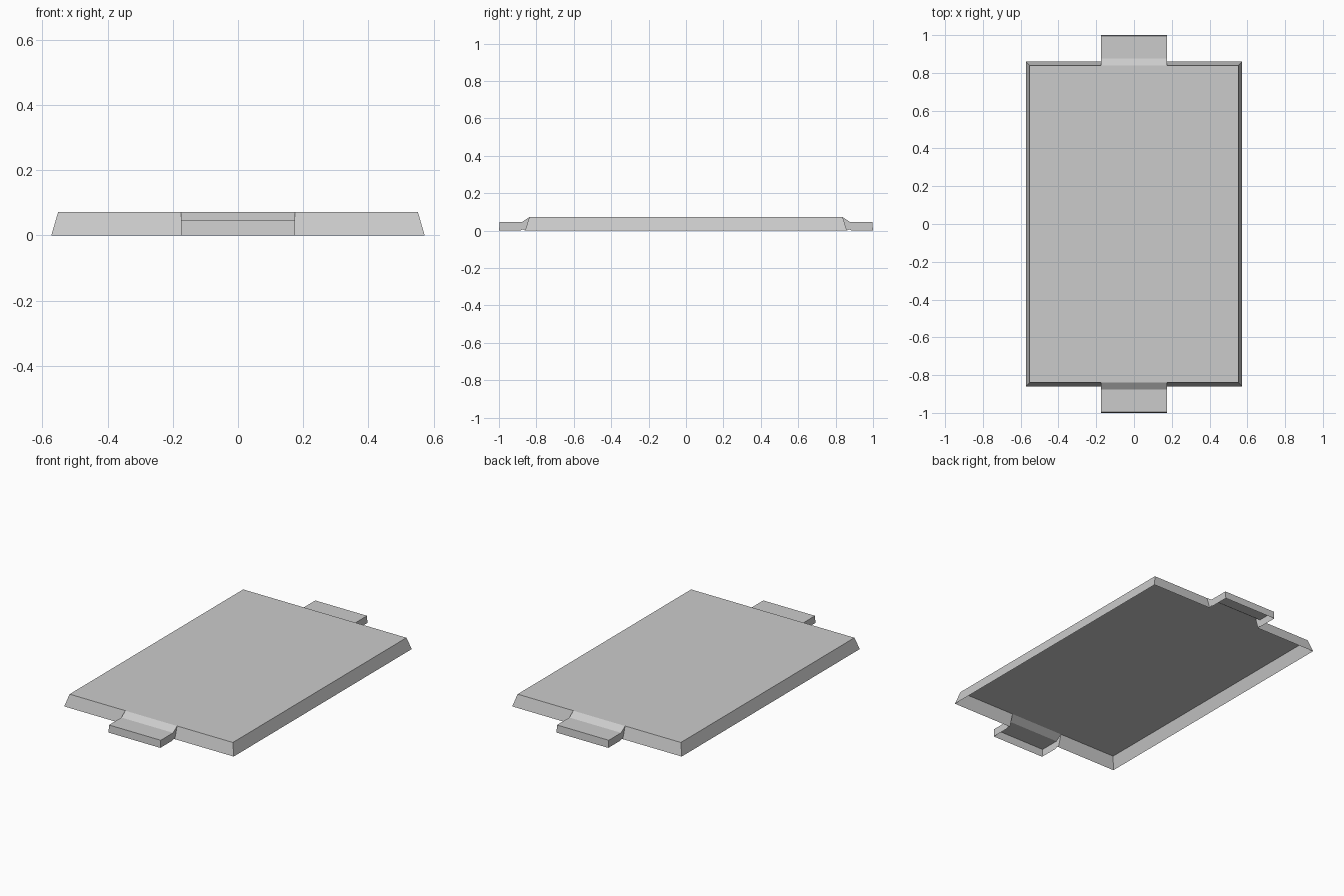
import bpy
import bmesh
from mathutils import Vector

default = bpy.data.objects.get("Cube")
if default:
    bpy.data.objects.remove(default, do_unlink=True)

grey = bpy.data.materials.new("plain_grey")
grey.use_nodes = True
colour = (0.6, 0.6, 0.6, 1)
grey.diffuse_color = colour
grey.node_tree.nodes["Principled BSDF"].inputs["Base Color"].default_value = colour

# Main sizes
TOP_X, TOP_Y, TOP_Z = 0.552, 0.838, 0.072
RIM_X, RIM_Y = 0.573, 0.86
TAB_X, TAB_Y, TAB_Z = 0.175, 1.0, 0.045
BEND_Y = 0.877


def make_shell(name, polygons):
    """Join polygons into one open shell with outward normals."""
    bm = bmesh.new()
    for points in polygons:
        face = bm.faces.new([bm.verts.new(p) for p in points])
        face.normal_update()
        outward = face.calc_center_median() + Vector((0, 0, 0.05))
        if face.normal.dot(outward) < 0:
            face.normal_flip()
    bmesh.ops.remove_doubles(bm, verts=bm.verts, dist=0.0001)
    mesh = bpy.data.meshes.new(name)
    bm.to_mesh(mesh)
    bm.free()
    mesh.materials.append(grey)
    obj = bpy.data.objects.new(name, mesh)
    bpy.context.collection.objects.link(obj)


def strip(profile, x0, x1):
    """Sweep a (y, z) profile between two x positions."""
    return [[(x0, *a), (x1, *a), (x1, *b), (x0, *b)]
            for a, b in zip(profile, profile[1:])]


# Shallow cover: flat top, sloping walls, open underside
cover = [[(-TOP_X, -TOP_Y, TOP_Z), (TOP_X, -TOP_Y, TOP_Z),
          (TOP_X, TOP_Y, TOP_Z), (-TOP_X, TOP_Y, TOP_Z)]]
for s in (-1, 1):
    # Long wall
    cover.append([(s * TOP_X, -TOP_Y, TOP_Z), (s * TOP_X, TOP_Y, TOP_Z),
                  (s * RIM_X, RIM_Y, 0), (s * RIM_X, -RIM_Y, 0)])
    # End walls, leaving the tab opening clear
    for e in (-1, 1):
        cover.append([(s * TAB_X, e * TOP_Y, TOP_Z), (s * TOP_X, e * TOP_Y, TOP_Z),
                      (s * RIM_X, e * RIM_Y, 0), (s * TAB_X, e * RIM_Y, 0)])
make_shell("cover", cover)

# Hollow end tabs: ramp, flat shelf, lip and two cheeks
for name, e in (("front_tab", -1), ("back_tab", 1)):
    profile = [(e * TOP_Y, TOP_Z), (e * BEND_Y, TAB_Z),
               (e * (TAB_Y - 0.004), TAB_Z), (e * TAB_Y, 0)]
    cheek = profile + [(e * 0.885, 0), (e * 0.873, 0.006), (e * RIM_Y, 0)]
    tab = strip(profile, -TAB_X, TAB_X)
    tab += [[(s * TAB_X, y, z) for y, z in cheek] for s in (-1, 1)]
    make_shell(name, tab)
